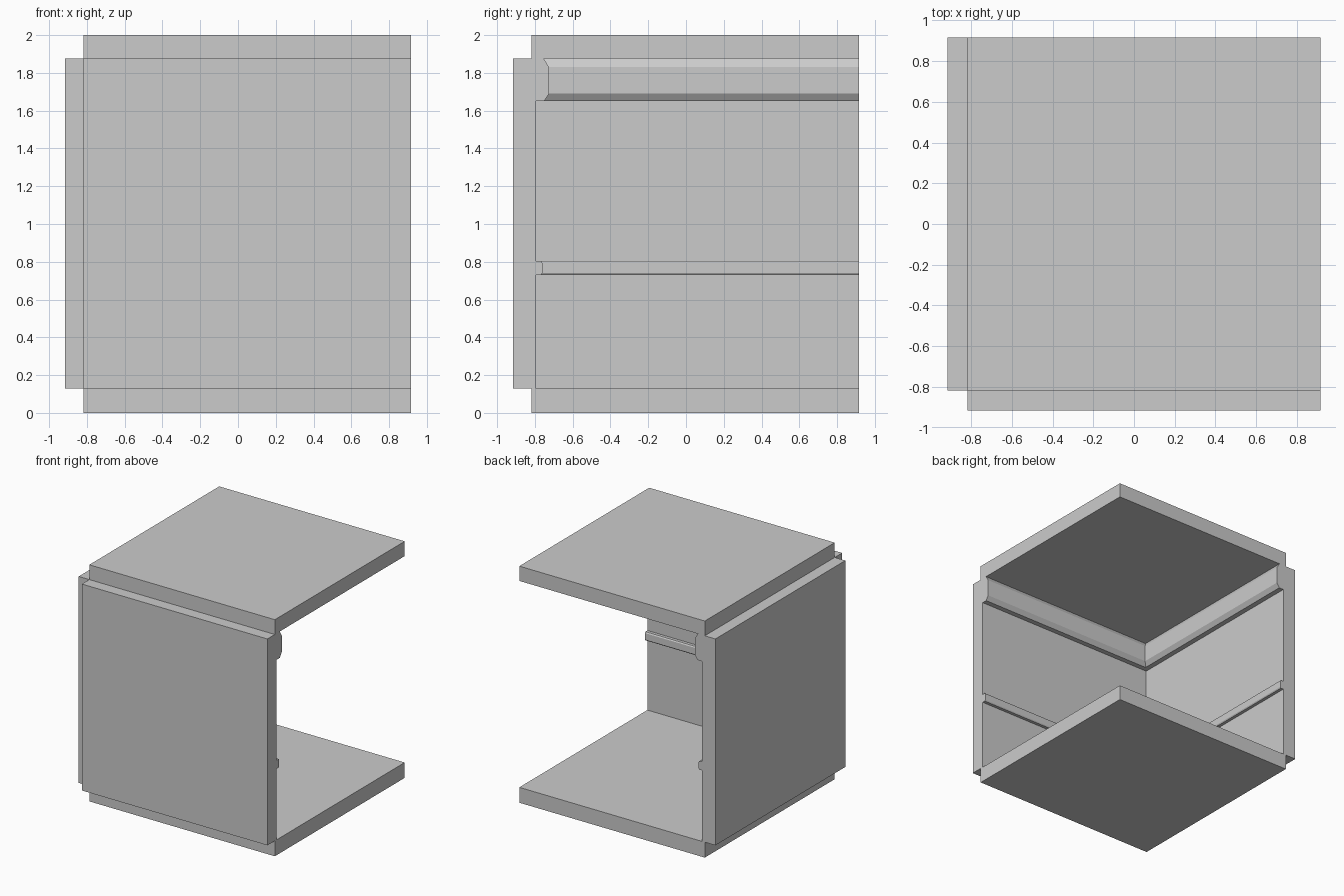
import bpy, bmesh

if "Cube" in bpy.data.objects:
    bpy.data.objects.remove(bpy.data.objects["Cube"])

E = 0.917        # open edge of the room (+x and +y)
CORE = -0.818    # outer face of floor / ceiling slabs
INNER = -0.793   # inner wall face
PANEL_Z = (0.13, 1.875)

# Section through the room: (distance across, height)
floor = [(CORE, PANEL_Z[0]), (CORE, 0), (E, 0), (E, 0.13), (INNER, 0.13)]
chair_rail = [(INNER, 0.73), (-0.767, 0.73), (-0.761, 0.74),
              (-0.761, 0.793), (-0.767, 0.803), (INNER, 0.803)]
crown = [(INNER, 1.652), (-0.75, 1.652), (-0.725, 1.69),
         (-0.725, 1.83), (-0.753, 1.875)]
ceiling = [(E, 1.875), (E, 2.0), (CORE, 2.0), (CORE, PANEL_Z[1])]
section = floor + chair_rail + crown + ceiling

# Sweep the section along two walls with a mitred corner
bm = bmesh.new()
rows = [[bm.verts.new(p) for p in ((E, d, z), (d, d, z), (d, E, z))]
        for d, z in section]
outer = []
for i, a in enumerate(rows):
    b = rows[(i + 1) % len(rows)]
    for k in (0, 1):
        f = bm.faces.new((a[k], a[k + 1], b[k + 1], b[k]))
        if i == len(rows) - 1:
            outer.append(f)

# Open ends of both walls
for k in (0, 2):
    bm.faces.new([r[k] for r in rows])
bmesh.ops.remove_doubles(bm, verts=bm.verts[:], dist=1e-5)
bmesh.ops.recalc_face_normals(bm, faces=bm.faces[:])

# Outer wall panels, each pushed straight out, leaving the corner notch
for f in bmesh.ops.extrude_discrete_faces(bm, faces=outer)["faces"]:
    f.normal_update()
    bmesh.ops.translate(bm, verts=f.verts[:], vec=f.normal * (CORE + E))
bmesh.ops.remove_doubles(bm, verts=bm.verts[:], dist=1e-5)
bmesh.ops.recalc_face_normals(bm, faces=bm.faces[:])
bmesh.ops.dissolve_limit(bm, angle_limit=0.01, verts=bm.verts[:], edges=bm.edges[:])

mesh = bpy.data.meshes.new("room_corner")
bm.to_mesh(mesh)
bm.free()
room = bpy.data.objects.new("room_corner", mesh)
bpy.context.collection.objects.link(room)
